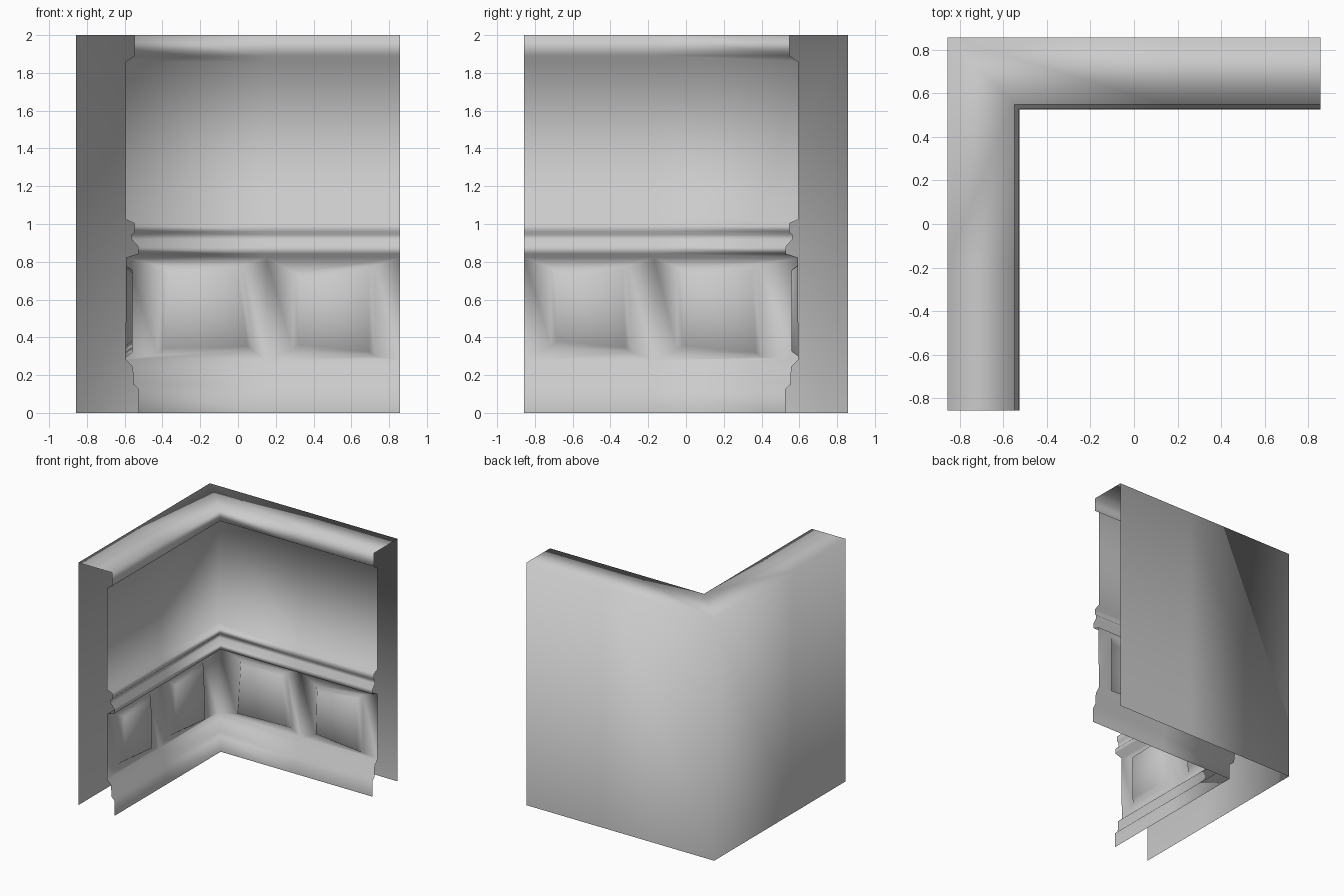
import bpy, bmesh
from mathutils import Vector

if "Cube" in bpy.data.objects:
    bpy.data.objects.remove(bpy.data.objects["Cube"])

H = 0.857          # half width of the corner
PANEL_D = 0.298    # depth of the raised panel faces

# Cross-section (depth from outer face, height): up the back, over the top, down the trim
profile = [(0, 0), (0, 2), (0.309, 2), (0.309, 1.89), (0.262, 1.86),
           (0.262, 1.024), (0.309, 1.003), (0.309, 0.96), (0.294, 0.944), (0.294, 0.918),
           (0.328, 0.88), (0.328, 0.843), (0.264, 0.822),
           (0.262, 0.28), (0.298, 0.245), (0.304, 0.15), (0.33, 0.125), (0.33, 0)]
BAND = 12          # profile segment that carries the panels

# Stations along the L-shaped path: arm and position on it
stations = [("left", -H), ("left", -0.17), ("corner", 0), ("back", 0.15), ("back", H)]

# Panel outlines, one per cell: bottom left, top left, top right, bottom right
panels = [
    [(-0.715, 0.355), (-0.715, 0.767), (-0.305, 0.778), (-0.29, 0.322)],
    [(-0.045, 0.33), (-0.045, 0.772), (0.382, 0.78), (0.40, 0.295)],
    [(-0.425, 0.315), (-0.395, 0.775), (0.03, 0.782), (0.08, 0.328)],
    [(0.29, 0.335), (0.30, 0.74), (0.725, 0.78), (0.725, 0.30)],
]


def place(arm, u, d, z):
    if arm == "left":
        return (-H + d, u, z)
    if arm == "back":
        return (u, H - d, z)
    return (-H + d, H - d, z)


bm = bmesh.new()
grid = [[bm.verts.new(place(a, u, d, z)) for a, u in stations] for d, z in profile]


def raised_panel(cell, arm, outline):
    # flat surround, sloped edge and raised face; cell is ordered tl, bl, br, tr
    pts = [outline[i] for i in (1, 0, 3, 2)]
    base = [bm.verts.new(place(arm, u, 0.264, z)) for u, z in pts]
    signs = [(1, -1), (1, 1), (-1, 1), (-1, -1)]
    top = [bm.verts.new(place(arm, u + su * 0.03, PANEL_D, z + sz * 0.025))
           for (u, z), (su, sz) in zip(pts, signs)]
    for a, b in ((cell, base), (base, top)):
        for k in range(4):
            n = (k + 1) % 4
            bm.faces.new((a[k], a[n], b[n], b[k]))
    bm.faces.new(top)


# Wall shell, open at the bottom and at both ends
for i in range(len(profile) - 1):
    for j in range(len(stations) - 1):
        cell = [grid[i][j], grid[i + 1][j], grid[i + 1][j + 1], grid[i][j + 1]]
        if i == BAND:
            raised_panel(cell, "left" if j < 2 else "back", panels[j])
        else:
            bm.faces.new(cell)

for f in bm.faces:
    f.smooth = True
mesh = bpy.data.meshes.new("panelled_corner_wall")
bm.to_mesh(mesh)
bm.free()
wall = bpy.data.objects.new("panelled_corner_wall", mesh)
bpy.context.collection.objects.link(wall)
